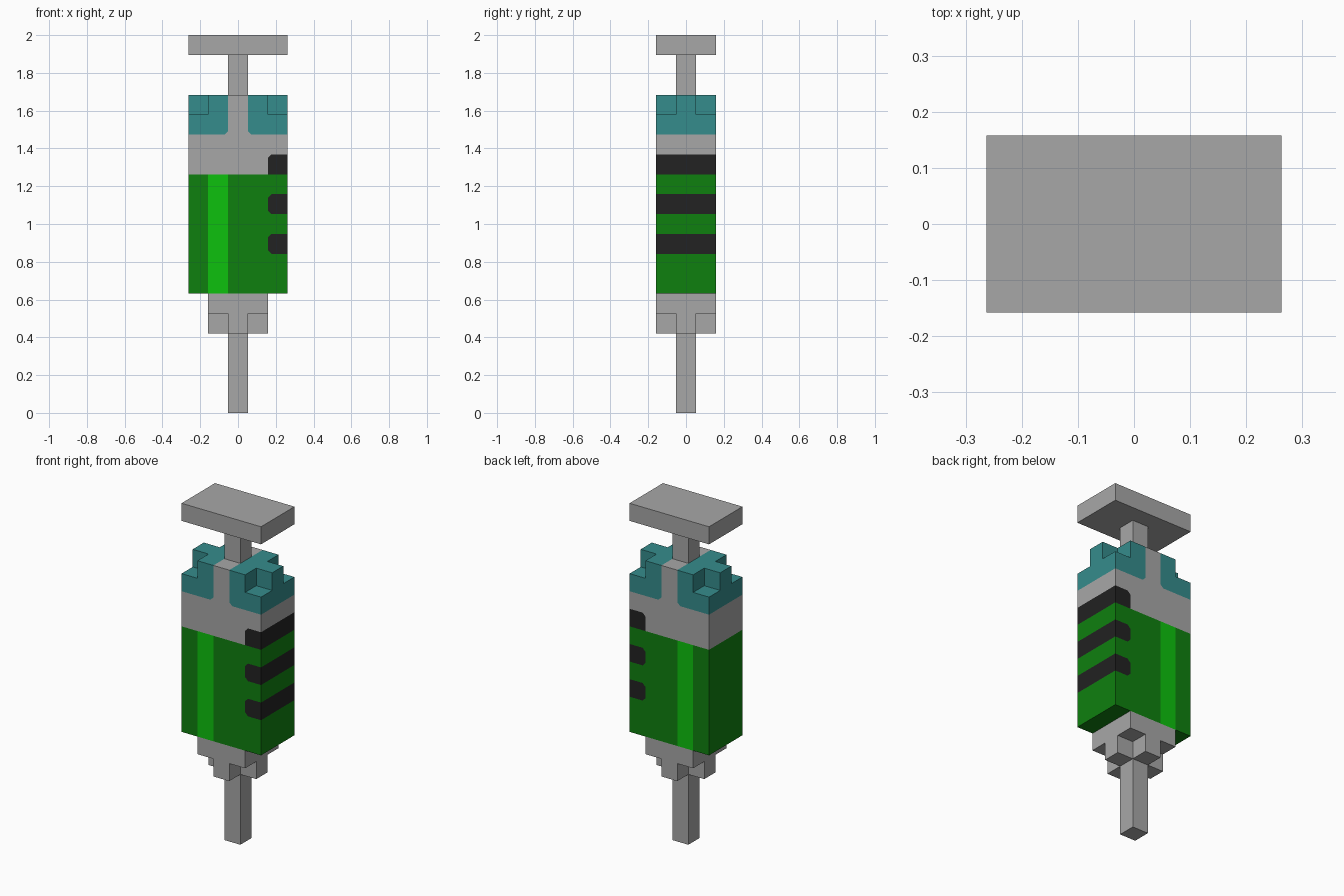
import bpy, bmesh
from mathutils import Vector

cube = bpy.data.objects.get("Cube")
if cube:
    bpy.data.objects.remove(cube, do_unlink=True)

U = 2 / 19      # one block; all part sizes below are in blocks
C = 0.18        # chamfer of the painted corners


def material(name, rgb):
    lin = [((c / 255 + 0.055) / 1.055) ** 2.4 if c > 10 else c / 255 / 12.92 for c in rgb]
    mat = bpy.data.materials.new(name)
    mat.use_nodes = True
    mat.diffuse_color = (*lin, 1)
    mat.node_tree.nodes["Principled BSDF"].inputs["Base Color"].default_value = (*lin, 1)
    return mat


GREY = material("grey", (167, 167, 167))
GREEN = material("green", (15, 128, 15))
BRIGHT = material("bright green", (13, 193, 13))
TEAL = material("teal", (53, 140, 140))
BLACK = material("black", (34, 34, 34))


def prism(name, mat, outline, low, high, axis="y"):
    """Extrude an outline: (x, z) along y, or (x, y) along z."""
    bm = bmesh.new()
    place = (lambda a, b: (a, low, b)) if axis == "y" else (lambda a, b: (a, b, low))
    face = bm.faces.new([bm.verts.new(Vector(place(a, b)) * U) for a, b in outline])
    top = bmesh.ops.extrude_face_region(bm, geom=[face])["geom"]
    step = (0, (high - low) * U, 0) if axis == "y" else (0, 0, (high - low) * U)
    bmesh.ops.translate(bm, verts=[v for v in top if isinstance(v, bmesh.types.BMVert)], vec=step)
    bmesh.ops.recalc_face_normals(bm, faces=bm.faces)
    mesh = bpy.data.meshes.new(name)
    bm.to_mesh(mesh)
    bm.free()
    mesh.materials.append(mat)
    obj = bpy.data.objects.new(name, mesh)
    bpy.context.collection.objects.link(obj)
    return obj


def box(name, mat, x0, x1, hy, z0, z1):
    return prism(name, mat, [(x0, -hy), (x1, -hy), (x1, hy), (x0, hy)], z0, z1, "z")


def mark_edge(z, low_c=C):
    """Inner edge of a side mark, from bottom to top, rounded at the corners."""
    inner = [(1.5 + low_c, z), (1.5, z + low_c)] if low_c else [(1.5, z)]
    return [(2.5, z)] + inner + [(1.5, z + 1 - C), (1.5 + C, z + 1), (2.5, z + 1)]


# Needle and stepped nozzle
box("needle", GREY, -0.5, 0.5, 0.5, 0, 4)
cross = [(-1.5, -.5), (-.5, -.5), (-.5, -1.5), (.5, -1.5), (.5, -.5), (1.5, -.5),
         (1.5, .5), (.5, .5), (.5, 1.5), (-.5, 1.5), (-.5, .5), (-1.5, .5)]
prism("nozzle_tip", GREY, cross, 4, 5, "z")
box("nozzle_base", GREY, -1.5, 1.5, 1.5, 5, 6)

# Liquid barrel: left part, highlight stripe, and a part notched for the marks
box("barrel_side", GREEN, -2.5, -1.5, 1.5, 6, 12)
box("barrel_highlight", BRIGHT, -1.5, -0.5, 1.5, 6, 12)
prism("barrel_main", GREEN,
      [(-.5, 6), (2.5, 6)] + mark_edge(8) + mark_edge(10) + [(2.5, 12), (-.5, 12)], -1.5, 1.5)

# Measuring marks
for i, z in enumerate((8, 10, 12)):
    prism(f"measuring_mark_{i + 1}", BLACK, mark_edge(z, 0 if z == 12 else C), -1.5, 1.5)

# Grey collar with a raised middle rib, notched for the top mark
prism("collar", GREY,
      [(-2.5, 12)] + mark_edge(12, 0)[1:] +
      [(2.5, 14), (.5 + C, 14), (.5, 14 + C), (.5, 16),
       (-.5, 16), (-.5, 14 + C), (-.5 - C, 14), (-2.5, 14)], -1.5, 1.5)

# Teal shoulders, mirrored left and right, with open outer corners on top
for side, s in (("left", 1), ("right", -1)):
    lower = [(.5, 14 + C), (.5 + C, 14), (2.5, 14), (2.5, 15), (.5, 15)]
    upper = [(.5, -1.5), (1.5, -1.5), (1.5, -.5), (2.5, -.5),
             (2.5, .5), (1.5, .5), (1.5, 1.5), (.5, 1.5)]
    prism(f"shoulder_lower_{side}", TEAL, [(s * a, b) for a, b in lower], -1.5, 1.5)
    prism(f"shoulder_upper_{side}", TEAL, [(s * a, b) for a, b in upper], 15, 16, "z")

# Plunger
box("plunger_rod", GREY, -0.5, 0.5, 0.5, 16, 18)
box("plunger_handle", GREY, -2.5, 2.5, 1.5, 18, 19)
